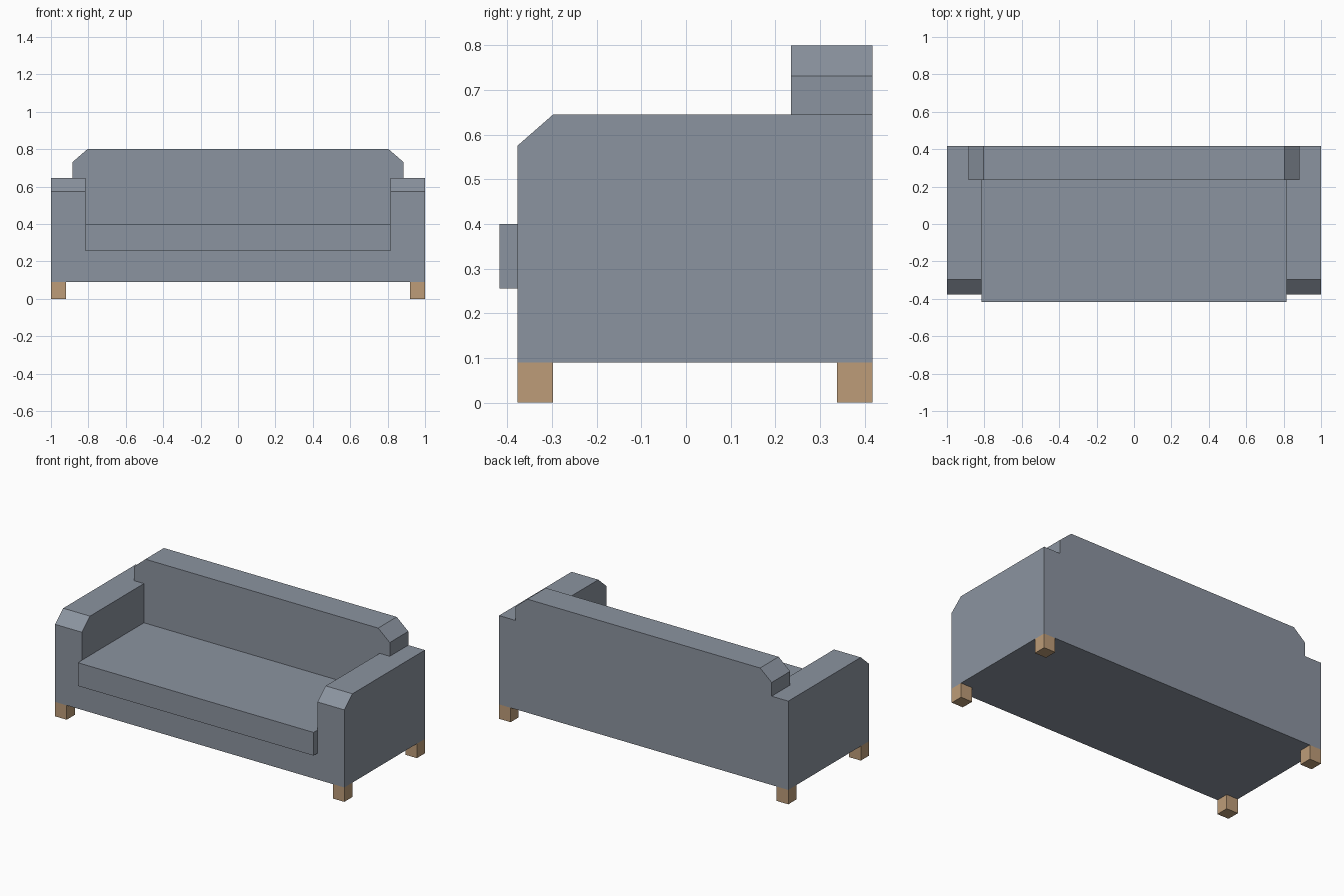
import bpy
import bmesh

if "Cube" in bpy.data.objects:
    bpy.data.objects.remove(bpy.data.objects["Cube"])


def material(name, rgb):
    mat = bpy.data.materials.new(name)
    mat.diffuse_color = (*rgb, 1)
    mat.use_nodes = True
    mat.node_tree.nodes["Principled BSDF"].inputs["Base Color"].default_value = mat.diffuse_color
    return mat


FABRIC = material("grey_fabric", (0.26, 0.295, 0.35))
WOOD = material("light_wood", (0.51, 0.335, 0.19))


def extrude_profile(name, points, y0, y1, mat, cut=None):
    """Extrude an x-z outline from y0 to y1, optionally trimmed by a plane."""
    bm = bmesh.new()
    face = bm.faces.new([bm.verts.new((x, y0, z)) for x, z in points])
    ext = bmesh.ops.extrude_face_region(bm, geom=[face])["geom"]
    moved = [v for v in ext if isinstance(v, bmesh.types.BMVert)]
    bmesh.ops.translate(bm, verts=moved, vec=(0, y1 - y0, 0))
    if cut:
        bmesh.ops.bisect_plane(bm, geom=bm.verts[:] + bm.edges[:] + bm.faces[:],
                               plane_co=cut[0], plane_no=cut[1], clear_outer=True)
        bmesh.ops.holes_fill(bm, edges=[e for e in bm.edges if e.is_boundary])
    bmesh.ops.recalc_face_normals(bm, faces=bm.faces[:])
    mesh = bpy.data.meshes.new(name)
    bm.to_mesh(mesh)
    bm.free()
    mesh.materials.append(mat)
    obj = bpy.data.objects.new(name, mesh)
    bpy.context.collection.objects.link(obj)
    return obj


def mirrored(half):
    """Complete a right-half outline with its left half."""
    return half + [(-x, z) for x, z in reversed(half)]


def box(name, x0, x1, y0, y1, z0, z1, mat):
    return extrude_profile(name, [(x0, z0), (x1, z0), (x1, z1), (x0, z1)], y0, y1, mat)


FRONT, BACK = -0.378, 0.418
BACKREST_FRONT = 0.235
BASE, SEAT, ARM_TOP = 0.09, 0.255, 0.645
ARM_IN = 0.815

# U-shaped base and arms, with the upper front arm edges chamfered
extrude_profile("base_and_arms",
                mirrored([(1, BASE), (1, ARM_TOP), (ARM_IN, ARM_TOP), (ARM_IN, SEAT)]),
                FRONT, BACK, FABRIC, cut=((0, FRONT, 0.575), (0, -0.07, 0.08)))

# Backrest between the arms, overlapping their tops
extrude_profile("backrest",
                mirrored([(ARM_IN, SEAT), (ARM_IN, ARM_TOP), (0.885, ARM_TOP),
                          (0.885, 0.731), (0.805, 0.80)]),
                BACKREST_FRONT, BACK, FABRIC)

# Seat cushion projecting past the front
box("seat_cushion", -ARM_IN, ARM_IN, -0.418, BACKREST_FRONT, SEAT, 0.40, FABRIC)

# Corner legs
LEG = 0.08
for side, x in (("left", -1), ("right", 1 - LEG)):
    for end, y in (("front", FRONT), ("back", BACK - LEG)):
        box(f"{end}_{side}_leg", x, x + LEG, y, y + LEG, 0, BASE, WOOD)
